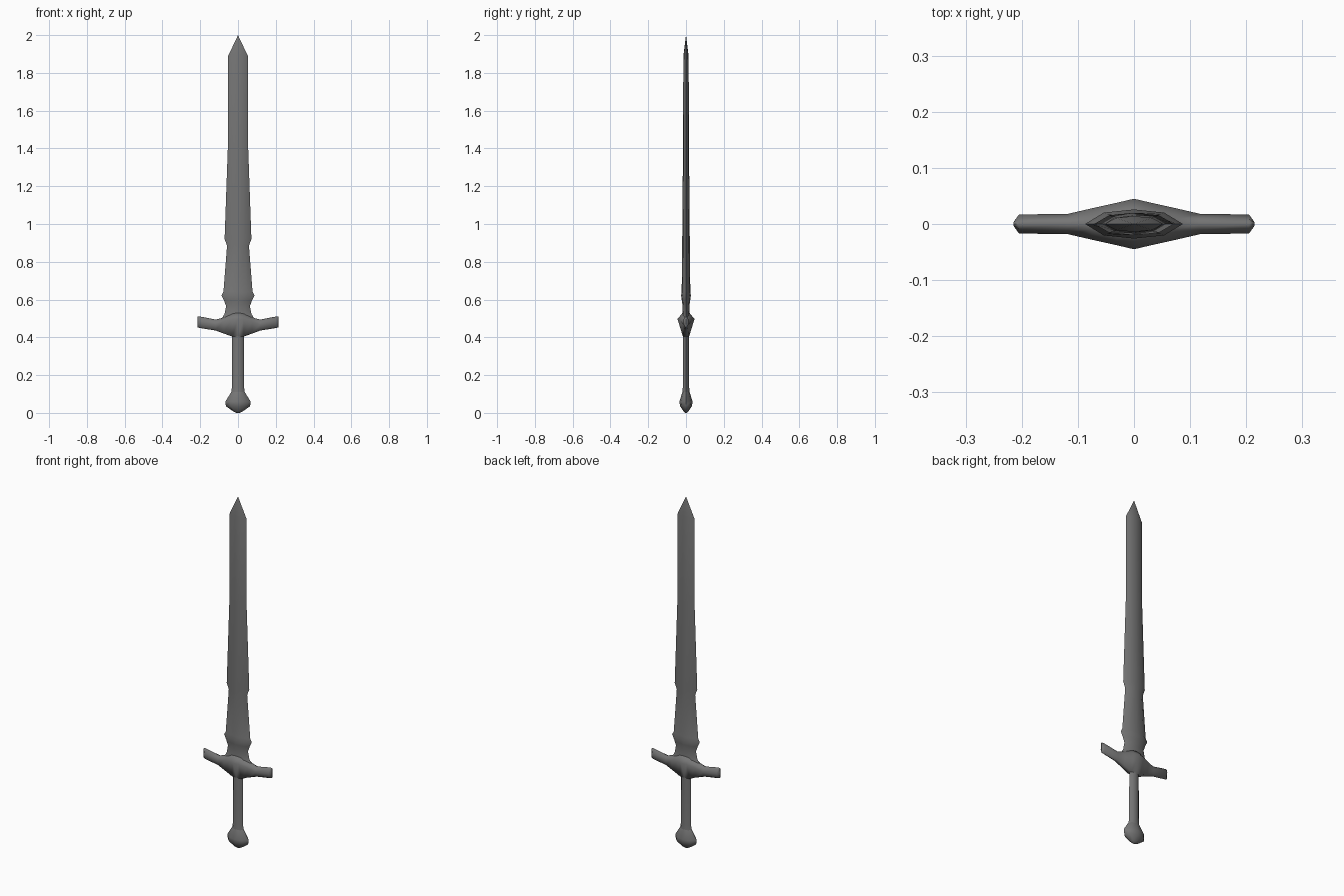
import bpy, bmesh

if "Cube" in bpy.data.objects:
    bpy.data.objects.remove(bpy.data.objects["Cube"])

steel = bpy.data.materials.new("dark_steel")
steel.diffuse_color = (0.18, 0.18, 0.18, 1)
steel.use_nodes = True
steel.node_tree.nodes["Principled BSDF"].inputs["Base Color"].default_value = steel.diffuse_color


def loft(name, rings, cap_start=False, cap_end=False):
    """Skin a list of closed rings into one object."""
    bm = bmesh.new()
    loops = [[bm.verts.new(p) for p in ring] for ring in rings]
    n = len(loops[0])
    for a, b in zip(loops, loops[1:]):
        for i in range(n):
            j = (i + 1) % n
            bm.faces.new((a[i], a[j], b[j], b[i]))
    if cap_start:
        bm.faces.new(loops[0][::-1])
    if cap_end:
        bm.faces.new(loops[-1])
    bmesh.ops.remove_doubles(bm, verts=bm.verts, dist=0.0005)
    bmesh.ops.recalc_face_normals(bm, faces=bm.faces)
    mesh = bpy.data.meshes.new(name)
    bm.to_mesh(mesh)
    bm.free()
    mesh.materials.append(steel)
    ob = bpy.data.objects.new(name, mesh)
    bpy.context.collection.objects.link(ob)
    bpy.ops.object.select_all(action='DESELECT')
    ob.select_set(True)
    bpy.context.view_layer.objects.active = ob
    bpy.ops.object.shade_smooth_by_angle(angle=1.15)
    return ob


def section(z, w, t, fx=0.62, fy=0.78):
    """Flattened eight-sided ring: half width w, half thickness t."""
    return [(w, 0, z), (w * fx, t * fy, z), (0, t, z), (-w * fx, t * fy, z),
            (-w, 0, z), (-w * fx, -t * fy, z), (0, -t, z), (w * fx, -t * fy, z)]


# Blade: collar, flared ricasso, stepped lower blade, long taper and point
blade = [(0.49, 0.105, 0.022), (0.505, 0.082, 0.021), (0.525, 0.071, 0.019),
         (0.565, 0.063, 0.018), (0.595, 0.074, 0.022), (0.622, 0.087, 0.026),
         (0.642, 0.077, 0.023), (0.885, 0.058, 0.020), (0.92, 0.071, 0.020),
         (1.40, 0.054, 0.016), (1.89, 0.052, 0.014), (2.0, 0, 0)]
loft("blade", [section(*s) for s in blade])

# Grip
grip = [(0.11, 0.036, 0.019), (0.135, 0.032, 0.017), (0.40, 0.031, 0.017), (0.43, 0.031, 0.017)]
loft("grip", [section(*s) for s in grip])

# Pommel
pommel = [(0, 0.008, 0.004), (0.008, 0.025, 0.013), (0.035, 0.064, 0.031),
          (0.06, 0.067, 0.035), (0.11, 0.036, 0.019)]
loft("pommel", [section(*s) for s in pommel], cap_start=True)

# Crossguard: right half stations as (x, [(y, z) from top to bottom])
half = [
    (0.000, [(0, .53), (.018, .53), (.045, .497), (.016, .403), (0, .403)]),
    (0.030, [(0, .525), (.017, .525), (.038, .497), (.013, .404), (0, .404)]),
    (0.075, [(0, .505), (.010, .503), (.028, .486), (.013, .425), (0, .420)]),
    (0.118, [(0, .494), (.010, .489), (.018, .468), (.010, .442), (0, .436)]),
    (0.205, [(0, .511), (.009, .505), (.017, .481), (.009, .457), (0, .450)]),
    (0.215, [(0, .509), (.002, .505), (.003, .480), (.002, .459), (0, .454)]),
]


def guard_ring(x, pts):
    return [(x, y, z) for y, z in pts] + [(x, -y, z) for y, z in pts[-2:0:-1]]


stations = [(-x, p) for x, p in half[:0:-1]] + half
loft("crossguard", [guard_ring(*s) for s in stations], True, True)
